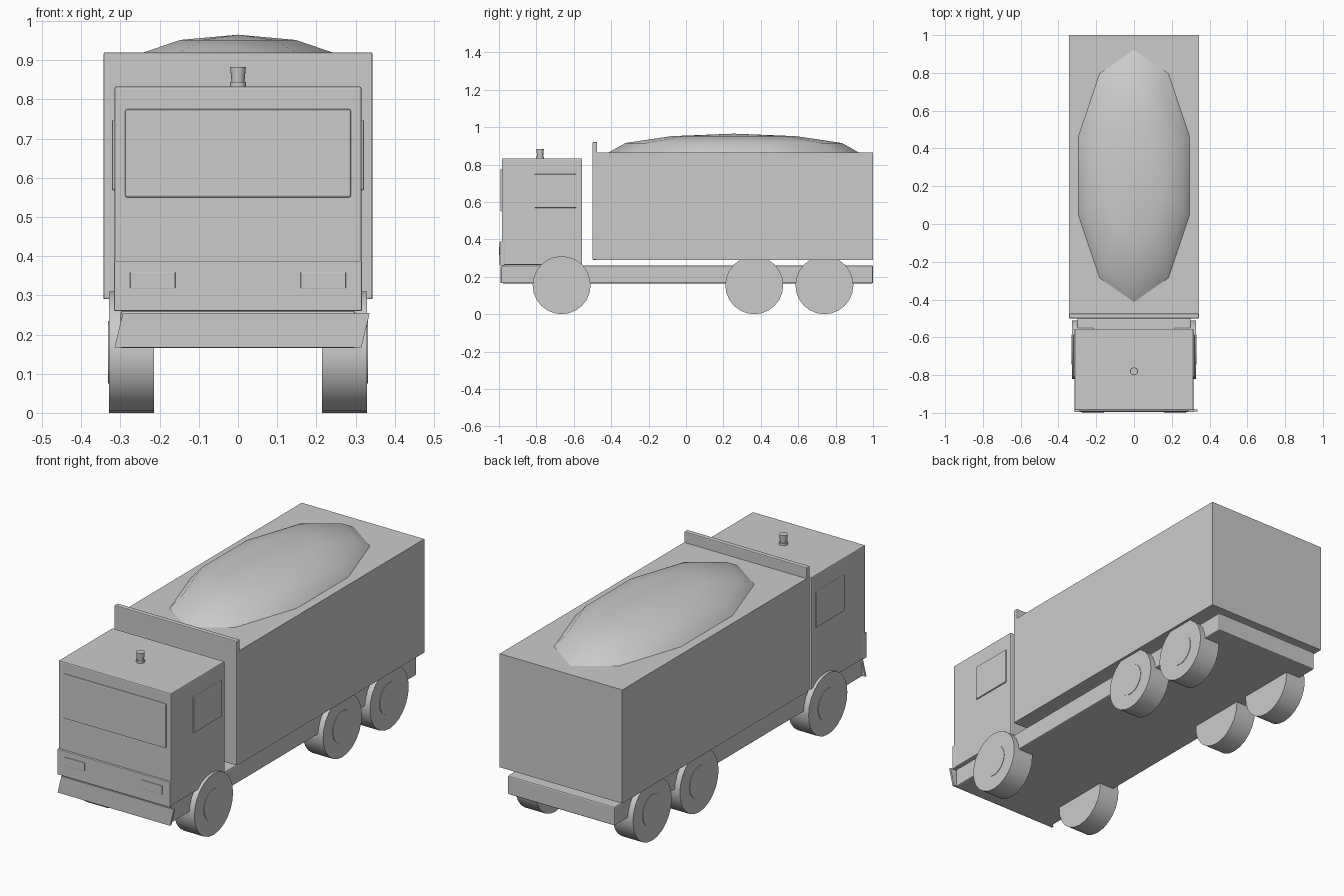
import bpy, bmesh, math
from mathutils import Matrix

if "Cube" in bpy.data.objects:
    bpy.data.objects.remove(bpy.data.objects["Cube"])


def finish(name, bm, bevel=0.0, smooth=False):
    bmesh.ops.recalc_face_normals(bm, faces=bm.faces)
    mesh = bpy.data.meshes.new(name)
    bm.to_mesh(mesh)
    bm.free()
    ob = bpy.data.objects.new(name, mesh)
    bpy.context.collection.objects.link(ob)
    if bevel:
        mod = ob.modifiers.new("edge_bevel", 'BEVEL')
        mod.width = bevel
        mod.segments = 2
    if smooth:
        bpy.ops.object.select_all(action='DESELECT')
        ob.select_set(True)
        bpy.context.view_layer.objects.active = ob
        bpy.ops.object.shade_smooth_by_angle(angle=math.radians(40))
    return ob


def box(name, x, y, z, bevel=0.0, shear=0.0):
    """Box from (min, max) ranges; shear slides the top edge sideways."""
    bm = bmesh.new()
    bmesh.ops.create_cube(bm, size=1)
    for v in bm.verts:
        top = v.co.z > 0
        v.co = [r[0] + (c + 0.5) * (r[1] - r[0]) for r, c in zip((x, y, z), v.co)]
        v.co.x += shear if top else 0
    return finish(name, bm, bevel)


def cylinder(name, centre, r1, r2, depth, sides, axis='Z'):
    bm = bmesh.new()
    bmesh.ops.create_cone(bm, cap_ends=True, segments=sides,
                          radius1=r1, radius2=r2, depth=depth)
    if axis == 'X':
        bm.transform(Matrix.Rotation(math.pi / 2, 4, 'Y'))
    bm.transform(Matrix.Translation(centre))
    return finish(name, bm, smooth=True)


# Chassis and dump body
box("chassis", (-0.30, 0.30), (-0.985, 1.0), (0.165, 0.26), 0.006)
box("dump_body", (-0.343, 0.343), (-0.48, 1.0), (0.29, 0.865))
box("headboard", (-0.343, 0.343), (-0.50, -0.475), (0.29, 0.92), 0.004)

# Cab with windscreen, grille panel and sheared bumper
box("cab", (-0.315, 0.315), (-0.985, -0.555), (0.263, 0.833), 0.005)
box("windscreen", (-0.288, 0.288), (-0.992, -0.97), (0.55, 0.775), 0.005)
box("front_panel", (-0.316, 0.316), (-0.996, -0.97), (0.26, 0.388), 0.003)
box("bumper", (-0.315, 0.315), (-0.993, -0.983), (0.167, 0.255), shear=0.021)

# Paired side windows and headlights
for side, s in (("left", -1), ("right", 1)):
    box(side + "_window", sorted((s * 0.30, s * 0.322)),
        (-0.81, -0.585), (0.568, 0.748), 0.004)
    box(side + "_headlight", sorted((s * 0.16, s * 0.275)),
        (-1.0, -0.98), (0.317, 0.36), 0.002)

# Roof beacon
cylinder("beacon_base", (0, -0.78, 0.838), 0.021, 0.021, 0.012, 16)
cylinder("beacon_lamp", (0, -0.78, 0.861), 0.016, 0.020, 0.044, 16)

# Wheels with slightly raised hubs
for axle, y in (("front", -0.665), ("middle", 0.365), ("rear", 0.74)):
    for side, s in (("left", -1), ("right", 1)):
        cylinder(f"{axle}_{side}_wheel", (s * 0.272, y, 0.155),
                 0.155, 0.155, 0.115, 24, 'X')
        cylinder(f"{axle}_{side}_hub", (s * 0.322, y, 0.155),
                 0.08, 0.08, 0.02, 24, 'X')

# Heaped load: low-poly ellipsoid half sunk in the body
bm = bmesh.new()
bmesh.ops.create_uvsphere(bm, u_segments=10, v_segments=6, radius=1)
bmesh.ops.bisect_plane(bm, geom=bm.verts[:] + bm.edges[:] + bm.faces[:],
                       plane_co=(0, 0, -0.01), plane_no=(0, 0, 1), clear_inner=True)
bm.transform(Matrix.Translation((0, 0.255, 0.865)) @ Matrix.Diagonal((0.31, 0.668, 0.1, 1)))
finish("load", bm, smooth=True)
